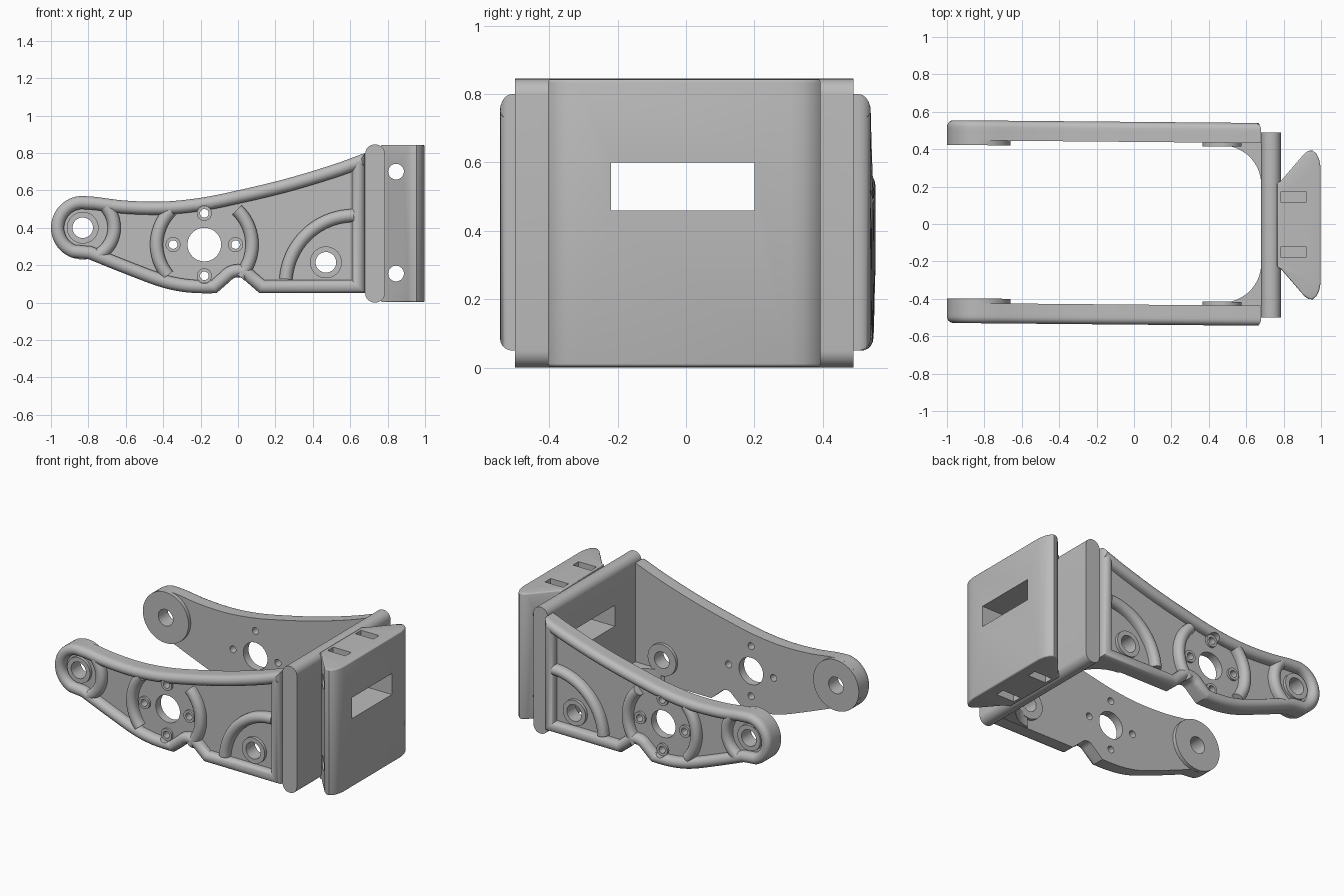
import bpy, bmesh, math
from mathutils import Vector

if "Cube" in bpy.data.objects:
    bpy.data.objects.remove(bpy.data.objects["Cube"])

mat = bpy.data.materials.new("plain_grey")
mat.diffuse_color = (0.5, 0.5, 0.5, 1)
mat.use_nodes = True
mat.node_tree.nodes["Principled BSDF"].inputs["Base Color"].default_value = mat.diffuse_color


def finish(name, bm):
    bmesh.ops.remove_doubles(bm, verts=bm.verts, dist=1e-5)
    bmesh.ops.recalc_face_normals(bm, faces=bm.faces)
    me = bpy.data.meshes.new(name)
    bm.to_mesh(me)
    bm.free()
    ob = bpy.data.objects.new(name, me)
    bpy.context.collection.objects.link(ob)
    me.materials.append(mat)
    return ob


def smooth(ob, angle=32):
    bpy.ops.object.select_all(action='DESELECT')
    bpy.context.view_layer.objects.active = ob
    ob.select_set(True)
    bpy.ops.object.shade_smooth_by_angle(angle=math.radians(angle))


def circle(cx, cy, r, n=40):
    return arc(cx, cy, r, 0, 360 - 360 / n, n - 1)


def arc(cx, cy, r, a0, a1, n=16):
    angles = [math.radians(a0 + (a1 - a0) * i / n) for i in range(n + 1)]
    return [(cx + r * math.cos(a), cy + r * math.sin(a)) for a in angles]


def spline(pts, n=6):
    """Smooth curve through the points."""
    p = [Vector(q) for q in pts]
    p = [2 * p[0] - p[1]] + p + [2 * p[-1] - p[-2]]
    out = []
    for a, b, c, d in zip(p, p[1:], p[2:], p[3:]):
        for i in range(n):
            t = i / n
            out.append(tuple(0.5 * (2 * b + (c - a) * t + (2 * a - 5 * b + 4 * c - d) * t * t
                                    + (3 * b - a - 3 * c + d) * t ** 3)))
    return out + [tuple(pts[-1])]


def solid(name, loops, lo, hi, place):
    """Extrude an outline with holes; place maps (u, v, depth) to x, y, z."""
    cu = bpy.data.curves.new(name, 'CURVE')
    cu.dimensions, cu.fill_mode, cu.extrude = '2D', 'BOTH', (hi - lo) / 2
    for loop in loops:
        sp = cu.splines.new('POLY')
        sp.points.add(len(loop) - 1)
        for pt, q in zip(sp.points, loop):
            pt.co = (q[0], q[1], 0, 1)
        sp.use_cyclic_u = True
    tmp = bpy.data.objects.new(name, cu)
    bpy.context.collection.objects.link(tmp)
    deps = bpy.context.evaluated_depsgraph_get()
    me = bpy.data.meshes.new_from_object(tmp.evaluated_get(deps))
    bm = bmesh.new()
    bm.from_mesh(me)
    bpy.data.objects.remove(tmp)
    bpy.data.curves.remove(cu)
    bpy.data.meshes.remove(me)
    for v in bm.verts:
        v.co = place(v.co.x, v.co.y, v.co.z + (lo + hi) / 2)
    return finish(name, bm)


def sweep(name, path, section, closed, place):
    """Sweep a (sideways, depth) section along a flat path with mitred corners."""
    p = [Vector(q) for q in path]
    n = len(p)
    bm = bmesh.new()
    rings = []
    for i in range(n):
        a = p[i - 1] if closed or i else None
        b = p[(i + 1) % n] if closed or i < n - 1 else None
        d1 = (p[i] - a).normalized() if a is not None else (b - p[i]).normalized()
        d2 = (b - p[i]).normalized() if b is not None else d1
        t = (d1 + d2).normalized()
        side = Vector((-t.y, t.x)) / max(0.5, t.dot(d1))
        rings.append([bm.verts.new(place(*(p[i] + side * w), h)) for w, h in section])
    m = len(section)
    for i in range(n if closed else n - 1):
        r, s = rings[i], rings[(i + 1) % n]
        for k in range(m):
            bm.faces.new((r[k], r[(k + 1) % m], s[(k + 1) % m], s[k]))
    if not closed:
        bm.faces.new(rings[0])
        bm.faces.new(rings[-1])
    return finish(name, bm)


def cut(ob, cutter):
    mod = ob.modifiers.new("cut", 'BOOLEAN')
    mod.operation, mod.solver, mod.object = 'DIFFERENCE', 'EXACT', cutter
    bpy.context.view_layer.objects.active = ob
    bpy.ops.object.modifier_apply(modifier=mod.name)
    bpy.data.objects.remove(cutter)


def box(name, lo, hi):
    bm = bmesh.new()
    bmesh.ops.create_cube(bm, size=1)
    for v in bm.verts:
        v.co = [(a + b) / 2 + c * (b - a) for a, b, c in zip(lo, hi, v.co)]
    return finish(name, bm)


# Arm outline in x, z (counter-clockwise)
END, HUB, CORNER = (-0.83, 0.40), (-0.18, 0.31), (0.47, 0.215)
outline = [(0.68, 0.05), (0.68, 0.80)]
outline += spline([(0.68, 0.80), (0.5, 0.735), (0.25, 0.66), (0, 0.60), (-0.2, 0.56),
                   (-0.4, 0.54), (-0.6, 0.545), (-0.76, 0.565)])[1:]
outline += arc(*END, 0.17, 92, 250, 28)
outline += spline([(-0.8, 0.232), (-0.6, 0.152), (-0.42, 0.085), (-0.3, 0.058),
                   (-0.2, 0.05), (-0.115, 0.05)])
outline += arc(0, 0.085, 0.05, 140, 40, 10) + [(0.115, 0.05)]

bolts = [(HUB[0] + 0.167 * x, HUB[1] + 0.167 * z) for x, z in ((1, 0), (0, 1), (-1, 0), (0, -1))]
FACE = 0.49
bead = [(0.0, FACE)] + [(0.035 - x, h) for x, h in arc(0, 0.505, 0.035, 0, 180, 10)][::-1]
bead = [(0.0, FACE)] + sorted([(0.035 + x, h) for x, h in arc(0, 0.507, 0.035, 0, 180, 10)]) + [(0.07, FACE)]
rib = [(w - 0.035, h) for w, h in bead]

for s, tag in ((-1, "front"), (1, "back")):
    def place(u, v, d, s=s):
        return Vector((u, s * d + 0.004 - 0.009 * u, v))

    # Flat panel with its holes
    holes = [circle(*END, 0.055), circle(*HUB, 0.09), circle(*CORNER, 0.055)]
    holes += [circle(*b, 0.023, 20) for b in bolts]
    smooth(solid(tag + "_arm_panel", [outline] + holes, 0.435, FACE, place))

    # Rounded rim, notched around the bolt seats
    rim = sweep(tag + "_arm_rim", outline, bead, True, place)
    for b in (bolts[1], bolts[3]):
        cut(rim, solid("cutter", [circle(*b, 0.041, 28)], 0.47, 0.6, place))
    smooth(rim, 40)

    # Curved ribs on the outer face
    ribs = {"hub_rib_inner": arc(*HUB, 0.255, -42, 47, 24),
            "hub_rib_outer": arc(*HUB, 0.255, 135, 220, 24),
            "end_rib": arc(*END, 0.168, -62, 42, 20),
            "corner_rib": arc(0.62, 0.10, 0.365, 90, 176, 24)}
    for name, path in ribs.items():
        smooth(sweep(tag + "_" + name, path, rib, False, place), 40)

    # Raised seats round the holes, outside and inside
    for i, b in enumerate(bolts):
        smooth(solid(f"{tag}_bolt_seat_{i}", [circle(*b, 0.04, 28), circle(*b, 0.023, 20)],
                     FACE, FACE + 0.015, place))
    for name, c, r, lo, hi in (("end_seat", END, 0.085, FACE, 0.51),
                               ("corner_seat", CORNER, 0.085, FACE, 0.51),
                               ("end_boss", END, 0.17, 0.41, 0.435),
                               ("corner_boss", CORNER, 0.105, 0.415, 0.435)):
        smooth(solid(f"{tag}_{name}", [circle(*c, r), circle(*c, 0.055)], lo, hi, place))

    # Low curved gusset between the arm and the cross plate
    gusset = [(0.69, 0.44), (0.46, 0.44)] + arc(0.47, 0.21, 0.21, 88, 2, 16) + [(0.69, 0.21)]
    smooth(solid(tag + "_gusset", [gusset], 0.052, 0.14, lambda u, v, d: Vector((u, s * v, d))))

# Cross plate with rounded long edges
corners = ((0.735, 0.795, 0), (0.73, 0.795, 90), (0.73, 0.05, 180), (0.735, 0.05, 270))
profile = [q for x, z, a in corners for q in arc(x, z, 0.05, a, a + 90, 8)]
plate = solid("cross_plate", [profile], -0.5, 0.49, lambda u, v, d: Vector((u, d, v)))

# Flared mounting block
half = [(0.998, 0.31), (0.99, 0.35), (0.975, 0.381), (0.955, 0.398), (0.932, 0.396),
        (0.91, 0.38), (0.785, 0.235), (0.765, 0.225)]
shape = [(x, y - 0.005) for x, y in half] + [(x, -y - 0.005) for x, y in reversed(half)]
block = solid("mounting_block", [shape], 0.003, 0.843, lambda u, v, d: Vector((u, v, d)))
bev = block.modifiers.new("round", 'BEVEL')
bev.width, bev.segments, bev.limit_method, bev.angle_limit = 0.015, 3, 'ANGLE', math.radians(60)
bpy.context.view_layer.objects.active = block
bpy.ops.object.modifier_apply(modifier="round")

# Window through plate and block
for ob in (plate, block):
    cut(ob, box("cutter", (0.5, -0.22, 0.46), (1.2, 0.2, 0.6)))
# Cross holes and the slots that meet them
for z in (0.155, 0.70):
    cut(block, solid("cutter", [circle(0.845, z, 0.042, 32)], -0.6, 0.6,
                     lambda u, v, d: Vector((u, d, v))))
for y in (-0.15, 0.145):
    for lo, hi in ((-0.1, 0.215), (0.64, 1.0)):
        cut(block, box("cutter", (0.787, y - 0.03, lo), (0.92, y + 0.03, hi)))
smooth(plate)
smooth(block, 35)
